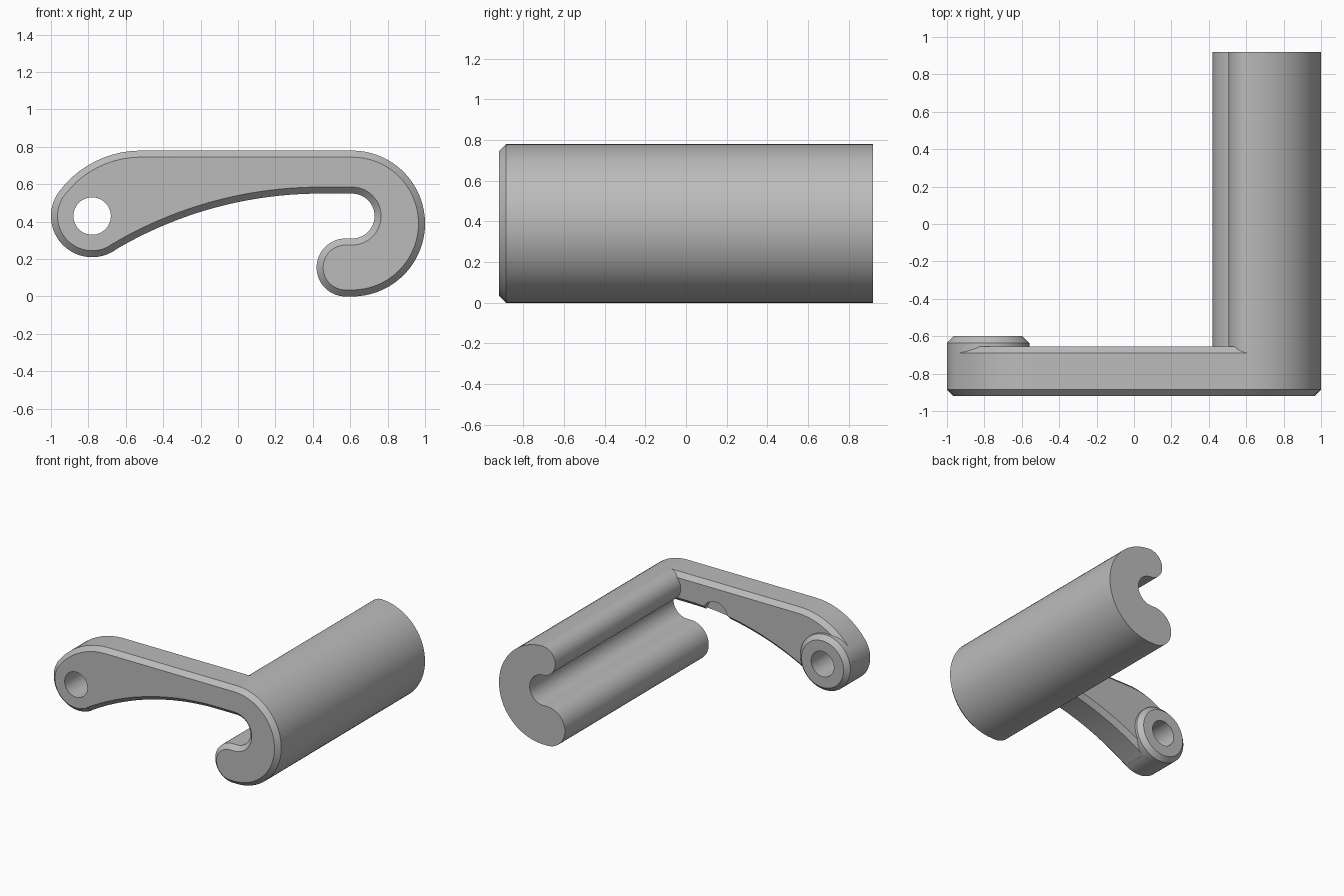
import bpy, bmesh, math

if "Cube" in bpy.data.objects:
    bpy.data.objects.remove(bpy.data.objects["Cube"])

CHAMFER = 0.035

grey = bpy.data.materials.new("plain grey")
grey.use_nodes = True
colour = (0.5, 0.5, 0.5, 1)
grey.diffuse_color = colour
grey.node_tree.nodes["Principled BSDF"].inputs["Base Color"].default_value = colour


def outline(arcs, inset):
    """Join arcs (x, z, radius, start, end); a falling angle is a hollow."""
    points = []
    for cx, cz, radius, start, end in arcs:
        hollow = end < start
        r = radius + inset if hollow else radius - inset
        steps = max(8, int(abs(end - start) / 5), int(radius * 10))
        for i in range(steps + 1):
            a = math.radians(start + (end - start) * i / steps)
            p = (cx + r * math.cos(a), cz + r * math.sin(a))
            if not points or math.dist(p, points[-1]) > 1e-4:
                points.append(p)
    if math.dist(points[0], points[-1]) < 1e-4:
        points.pop()
    return points


def extrude(name, arcs, stations):
    """Loft an outline along y through (y, inset) stations."""
    bm = bmesh.new()
    rings = [[bm.verts.new((x, y, z)) for x, z in outline(arcs, inset)]
             for y, inset in stations]
    for a, b in zip(rings, rings[1:]):
        for i in range(len(a)):
            j = (i + 1) % len(a)
            bm.faces.new((a[i], a[j], b[j], b[i]))
    bm.faces.new(rings[0])
    bm.faces.new(rings[-1])
    bmesh.ops.recalc_face_normals(bm, faces=bm.faces)
    mesh = bpy.data.meshes.new(name)
    bm.to_mesh(mesh)
    bm.free()
    mesh.materials.append(grey)
    obj = bpy.data.objects.new(name, mesh)
    bpy.context.collection.objects.link(obj)
    return obj


def activate(obj):
    bpy.ops.object.select_all(action="DESELECT")
    obj.select_set(True)
    bpy.context.view_layer.objects.active = obj


def cut(obj, cutter):
    mod = obj.modifiers.new("cut", "BOOLEAN")
    mod.operation = "DIFFERENCE"
    mod.solver = "EXACT"
    mod.object = cutter
    activate(obj)
    bpy.ops.object.modifier_apply(modifier=mod.name)


# Shared arcs of the hook
outer = (0.61, 0.39, 0.39, -90, 90)
inner = (0.61, 0.43, 0.12, 90, -90)
tip = (0.575, 0.155, 0.155, 90, 270)
lip = (0.62, 0.665, 0.115, 90, 270)

# Arm with hooked end, chamfered front and back
shoulder = (-0.52, 0.235, 0.545, 90, 143.1)
eye = (-0.78, 0.43, 0.22, 143.1, 301)
underside = (0.44, -1.6, 2.15, 121, 90)
arm = extrude("arm", [outer, shoulder, eye, underside, inner, tip],
              [(-0.92, CHAMFER), (-0.885, 0), (-0.69, 0), (-0.655, CHAMFER)])

# Long grip with the C-shaped section
grip = extrude("grip", [outer, lip, inner, tip], [(-0.69, 0), (0.92, 0)])

# Raised boss round the pivot hole
boss = extrude("pivot_boss", [(-0.78, 0.43, 0.22, 0, 360)],
               [(-0.69, 0), (-0.635, 0), (-0.6, CHAMFER)])

# Pivot hole and the small relief behind the arm
hole = extrude("hole_cutter", [(-0.78, 0.43, 0.1, 0, 360)], [(-1.2, 0), (0, 0)])
relief = extrude("relief_cutter", [(0.2, 0.53, 0.11, 0, 360)], [(-0.71, 0), (0, 0)])
for cutter in (hole, relief):
    cutter.hide_render = True
cut(arm, hole)
cut(boss, hole)
cut(arm, relief)
for cutter in (hole, relief):
    bpy.data.objects.remove(cutter)

for obj in (arm, grip, boss):
    activate(obj)
    bpy.ops.object.shade_smooth_by_angle(angle=math.radians(25))
